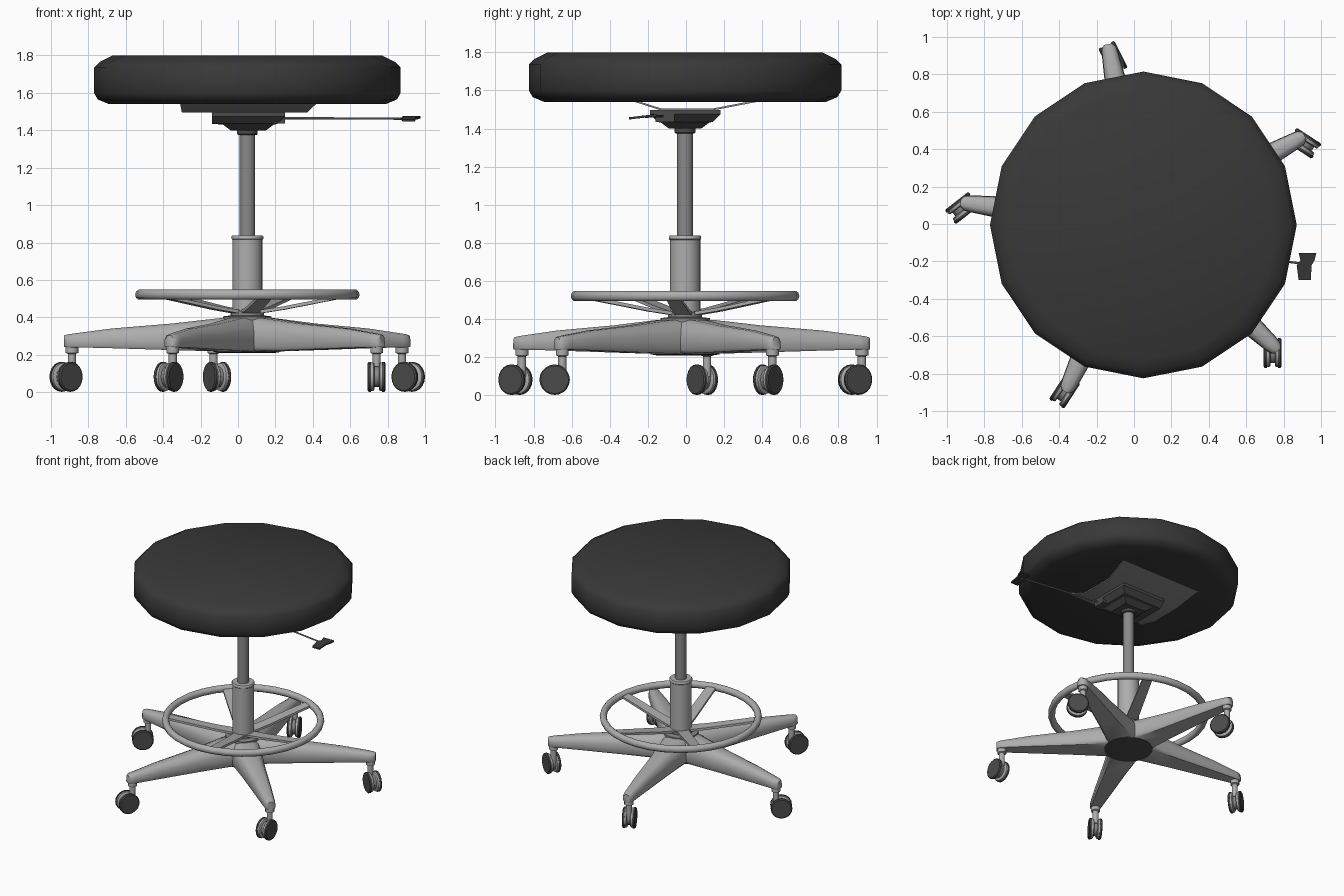
import bpy, bmesh
from math import sin, cos, pi, radians
from mathutils import Vector, Matrix

if "Cube" in bpy.data.objects:
    bpy.data.objects.remove(bpy.data.objects["Cube"])

CX, CY = 0.05, -0.005          # axis of the stool


def material(name, v):
    m = bpy.data.materials.new(name)
    m.diffuse_color = (v, v, v, 1)
    m.use_nodes = True
    m.node_tree.nodes["Principled BSDF"].inputs["Base Color"].default_value = m.diffuse_color
    return m


BLACK = material("black", 0.04)
DARK = material("dark_grey", 0.07)
STEEL = material("steel", 0.25)
GREY = material("light_grey", 0.42)


def loft(name, rings, mat, close=False, matrix=None, angle=40):
    """Skin a list of equal-length point rings, capped or closed into a loop."""
    bm = bmesh.new()
    vr = [[bm.verts.new(p) for p in ring] for ring in rings]
    n = len(vr[0])
    pairs = list(zip(vr, vr[1:])) + ([(vr[-1], vr[0])] if close else [])
    for a, b in pairs:
        for i in range(n):
            j = (i + 1) % n
            bm.faces.new((a[i], a[j], b[j], b[i]))
    if not close:
        bm.faces.new(vr[0])
        bm.faces.new(vr[-1])
    bmesh.ops.recalc_face_normals(bm, faces=bm.faces)
    me = bpy.data.meshes.new(name)
    bm.to_mesh(me)
    bm.free()
    me.materials.append(mat)
    ob = bpy.data.objects.new(name, me)
    bpy.context.collection.objects.link(ob)
    ob.matrix_world = matrix or Matrix.Translation((CX, CY, 0))
    bpy.ops.object.select_all(action='DESELECT')
    ob.select_set(True)
    bpy.context.view_layer.objects.active = ob
    bpy.ops.object.shade_smooth_by_angle(angle=radians(angle))
    return ob


def circle(r, z, n):
    return [(r * cos(2 * pi * i / n), r * sin(2 * pi * i / n), z) for i in range(n)]


def lathe(name, profile, mat, n=24, matrix=None, angle=40):
    return loft(name, [circle(r, z, n) for r, z in profile], mat, False, matrix, angle)


def rect(x0, x1, y0, y1, z):
    return [(x0, y0, z), (x1, y0, z), (x1, y1, z), (x0, y1, z)]


WORLD = Matrix.Identity(4)

# Seat cushion: 16-sided
lathe("seat", [(0.74, 1.54), (0.80, 1.565), (0.82, 1.60), (0.82, 1.735),
               (0.79, 1.765), (0.72, 1.80)], BLACK, 16, angle=70)

# Seat bracket: bent sheet with sloping wings front and back
path = [(-0.28, 1.543, -0.31, 0.42), (-0.13, 1.495, -0.30, 0.37),
        (0.14, 1.495, -0.30, 0.37), (0.39, 1.543, -0.31, 0.42)]
loft("seat_bracket", [[(a, y, z), (b, y, z), (b, y, z + 0.01), (a, y, z + 0.01)]
                      for y, z, a, b in path], STEEL, matrix=WORLD, angle=20)

# Tilt mechanism housing
loft("mechanism_housing", [rect(-0.14, 0.25, -0.19, 0.18, 1.498),
                           rect(-0.14, 0.25, -0.19, 0.18, 1.475),
                           rect(-0.14, 0.21, -0.15, 0.14, 1.435),
                           rect(-0.08, 0.19, -0.13, 0.12, 1.43),
                           rect(-0.04, 0.15, -0.09, 0.08, 1.40)],
     DARK, matrix=WORLD, angle=20)
loft("lever_socket", [rect(0.18, 0.25, -0.16, -0.06, 1.435),
                      rect(0.18, 0.25, -0.16, -0.06, 1.49)], DARK, matrix=WORLD)

# Height lever: rod and paddle
a, b = Vector((0.22, -0.12, 1.465)), Vector((0.92, -0.215, 1.462))
rod_m = Matrix.Translation(a) @ (b - a).to_track_quat('Z', 'Y').to_matrix().to_4x4()
lathe("lever_rod", [(0.006, 0), (0.006, (b - a).length)], STEEL, 8, rod_m)
paddle = [(-0.155, 0.88, 0.975), (-0.195, 0.89, 0.965), (-0.22, 0.87, 0.95),
          (-0.30, 0.88, 0.945)]
loft("lever_paddle", [[(x0, y, z - 0.007), (x1, y, z - 0.007),
                       (x1, y, z + 0.005), (x0, y, z + 0.005)]
                      for y, x0, x1 in paddle for z in [1.49 + 0.12 * y]],
     BLACK, matrix=WORLD)

# Gas column
lathe("column_collar", [(0.05, 1.375), (0.055, 1.38), (0.055, 1.41)], DARK)
lathe("upper_column", [(0.042, 0.80), (0.042, 1.40)], STEEL)
lathe("lower_column", [(0.08, 0.38), (0.08, 0.815), (0.085, 0.82), (0.085, 0.832),
                       (0.08, 0.838), (0.045, 0.838)], GREY)

# Base hub plates
lathe("hub_top", [(0.13, 0.385), (0.13, 0.405), (0.09, 0.41), (0.09, 0.435)], STEEL)
lathe("hub_bottom", [(0.15, 0.21), (0.18, 0.215), (0.18, 0.226), (0.12, 0.24)], DARK)

# Foot ring
ring = []
for i in range(32):
    t = 2 * pi * i / 32
    ring.append([((0.574 + 0.026 * cos(u)) * cos(t), (0.574 + 0.026 * cos(u)) * sin(t),
                  0.521 + 0.028 * sin(u)) for u in [2 * pi * k / 10 for k in range(10)]])
loft("foot_ring", ring, GREY, close=True, angle=60)

# Base arms with a caster each, and ring spokes midway between them
# station: radius, half width, bottom z, top z
ARM = [(0.0, 0.14, 0.215, 0.40), (0.15, 0.115, 0.218, 0.395), (0.40, 0.088, 0.225, 0.367),
       (0.73, 0.062, 0.235, 0.34), (0.93, 0.045, 0.24, 0.314), (0.965, 0.04, 0.24, 0.309),
       (0.985, 0.022, 0.241, 0.304)]
CROSS = [(-0.85, 0), (0.85, 0), (1, 0.12), (0.93, 0.62), (0.72, 0.9), (0.35, 1),
         (-0.35, 1), (-0.72, 0.9), (-0.93, 0.62), (-1, 0.12)]
SPOKE = [(0.07, 0.045, 0.43), (0.20, 0.042, 0.45), (0.56, 0.036, 0.52)]
CASTER_YAW = [-33, -63, 218, 237, 270]

for k in range(5):
    deg = 29 + 72 * k
    place = Matrix.Translation((CX, CY, 0)) @ Matrix.Rotation(radians(deg), 4, 'Z')
    loft(f"base_arm_{k + 1}", [[(r, w * u, z0 + (z1 - z0) * v) for u, v in CROSS]
                               for r, w, z0, z1 in ARM], GREY, matrix=place, angle=50)

    mid = place @ Matrix.Rotation(radians(36), 4, 'Z')
    loft(f"ring_spoke_{k + 1}", [[(r, -w, z - 0.009), (r, w, z - 0.009),
                                  (r, w, z + 0.009), (r, -w, z + 0.009)]
                                 for r, w, z in SPOKE], GREY, matrix=mid)

    # caster: stem, fork and twin wheels with dark outer caps
    stem = place @ Vector((0.945, 0, 0))
    lathe(f"caster_stem_{k + 1}", [(0.022, 0.10), (0.022, 0.205), (0.034, 0.21),
                                   (0.034, 0.25)], GREY, 12, Matrix.Translation(stem))
    axle = (Matrix.Translation(stem) @ Matrix.Rotation(radians(CASTER_YAW[k]), 4, 'Z')
            @ Matrix.Translation((0.04, 0, 0.082)) @ Matrix.Rotation(pi / 2, 4, 'X'))
    lathe(f"caster_fork_{k + 1}", [(0.055, -0.018), (0.055, 0.018)], STEEL, 16, axle)
    for s, side in ((1, "left"), (-1, "right")):
        lathe(f"caster_wheel_{side}_{k + 1}",
              [(0.068, 0.012 * s), (0.075, 0.017 * s), (0.076, 0.032 * s)],
              GREY, 20, axle)
        lathe(f"caster_cap_{side}_{k + 1}",
              [(0.08, 0.03 * s), (0.08, 0.042 * s), (0.073, 0.048 * s)], DARK, 20, axle)
